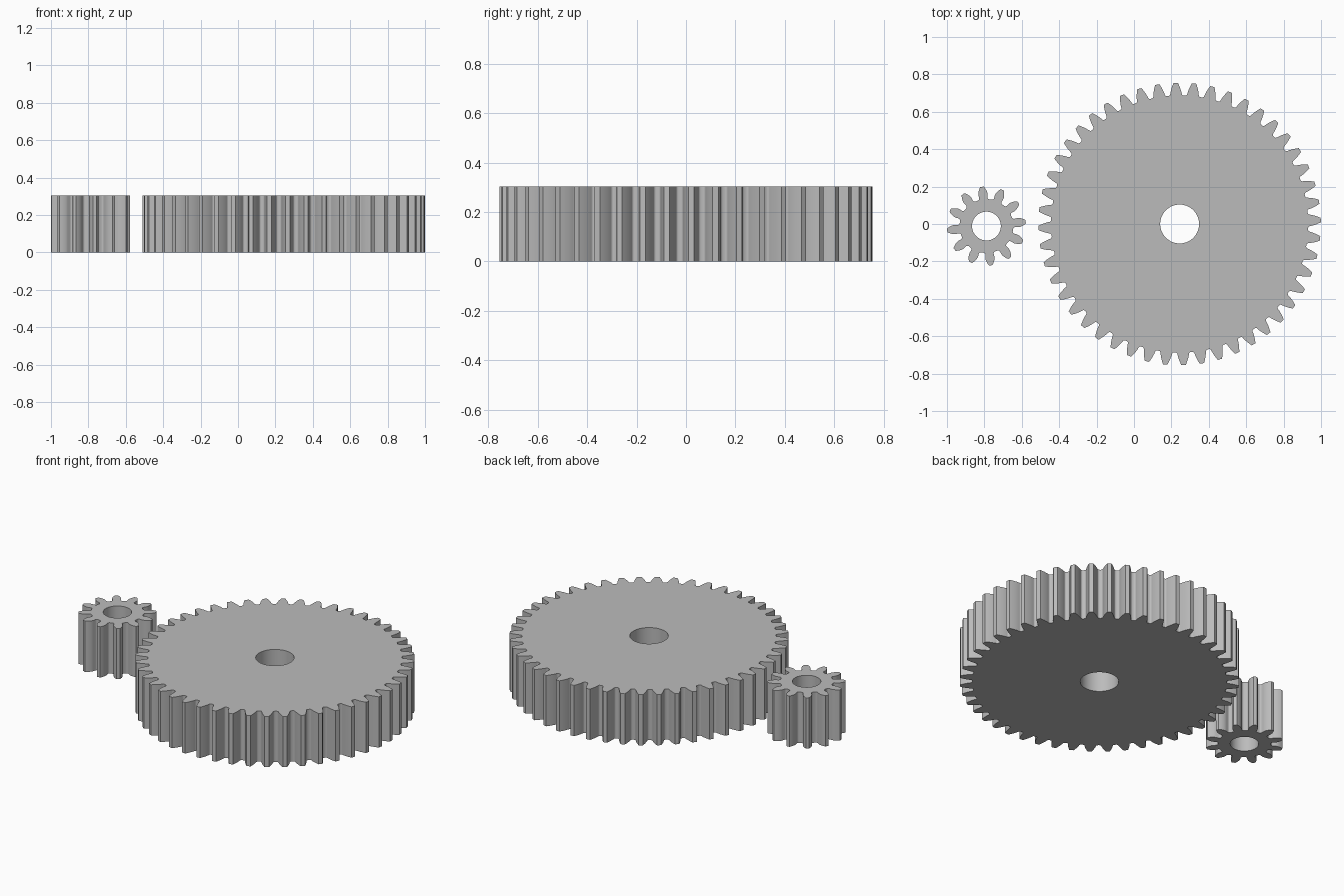
import bpy, bmesh
from math import sin, cos, tan, pi, radians, sqrt, acos

if "Cube" in bpy.data.objects:
    bpy.data.objects.remove(bpy.data.objects["Cube"])

MODULE = 0.0302
HEIGHT = 0.303
PRESSURE = radians(20)

grey = bpy.data.materials.new("plain grey")
grey.use_nodes = True
grey.diffuse_color = (0.5, 0.5, 0.5, 1)
grey.node_tree.nodes["Principled BSDF"].inputs["Base Color"].default_value = (0.5, 0.5, 0.5, 1)


def half_angle(r, teeth):
    """Half of a tooth's angular width at radius r (involute flank)."""
    pitch = MODULE * teeth / 2
    base = pitch * cos(PRESSURE)
    a = acos(min(1, base / r))
    return pi / (2 * teeth) + (tan(PRESSURE) - PRESSURE) - (tan(a) - a)


def tooth_profile(teeth):
    """One tooth as (radius, angle) pairs, from valley to valley."""
    pitch = MODULE * teeth / 2
    tip, root = pitch + MODULE, pitch - 1.25 * MODULE
    start = max(pitch * cos(PRESSURE), root + 0.35 * MODULE)
    flank = [start + (tip - start) * i / 6 for i in range(7)]
    side = [(r, half_angle(r, teeth)) for r in flank]
    # Rounded valley corner
    fillet = 0.35 * MODULE
    low = side[0][1]
    corner = []
    for i in range(5):
        t = i / 4 * pi / 2
        corner.append((root + fillet * (1 - sin(t)),
                       low + fillet / root * (1 - cos(t))))
    side = corner[::-1] + side
    return [(r, -a) for r, a in side] + [(r, a) for r, a in reversed(side)]


def add_loop(curve, points):
    spline = curve.splines.new("POLY")
    spline.points.add(len(points) - 1)
    for p, (x, y) in zip(spline.points, points):
        p.co = (x, y, 0, 1)
    spline.use_cyclic_u = True


def gear(name, teeth, bore, phase, x, y):
    """Extruded toothed outline with a round bore."""
    curve = bpy.data.curves.new(name, "CURVE")
    curve.dimensions = "2D"
    curve.fill_mode = "BOTH"
    curve.extrude = HEIGHT / 2
    outline = []
    for k in range(teeth):
        mid = radians(phase) + 2 * pi * k / teeth
        outline += [(r * cos(mid + a), r * sin(mid + a)) for r, a in tooth_profile(teeth)]
    add_loop(curve, outline)
    add_loop(curve, [(bore * cos(2 * pi * i / 64), bore * sin(2 * pi * i / 64)) for i in range(64)])
    ob = bpy.data.objects.new(name, curve)
    bpy.context.collection.objects.link(ob)
    bpy.ops.object.select_all(action="DESELECT")
    ob.select_set(True)
    bpy.context.view_layer.objects.active = ob
    bpy.ops.object.convert(target="MESH")
    ob = bpy.context.object
    # Weld caps to walls
    bm = bmesh.new()
    bm.from_mesh(ob.data)
    bmesh.ops.remove_doubles(bm, verts=bm.verts, dist=0.00005)
    bmesh.ops.recalc_face_normals(bm, faces=bm.faces)
    bm.to_mesh(ob.data)
    bm.free()
    ob.location = (x, y, HEIGHT / 2)
    ob.data.materials.clear()
    ob.data.materials.append(grey)
    bpy.ops.object.shade_smooth_by_angle(angle=radians(30))


gear("large_gear", 48, 0.104, 1.6, 0.244, 0)
gear("small_gear", 12, 0.077, 6.3, -0.789, -0.011)
